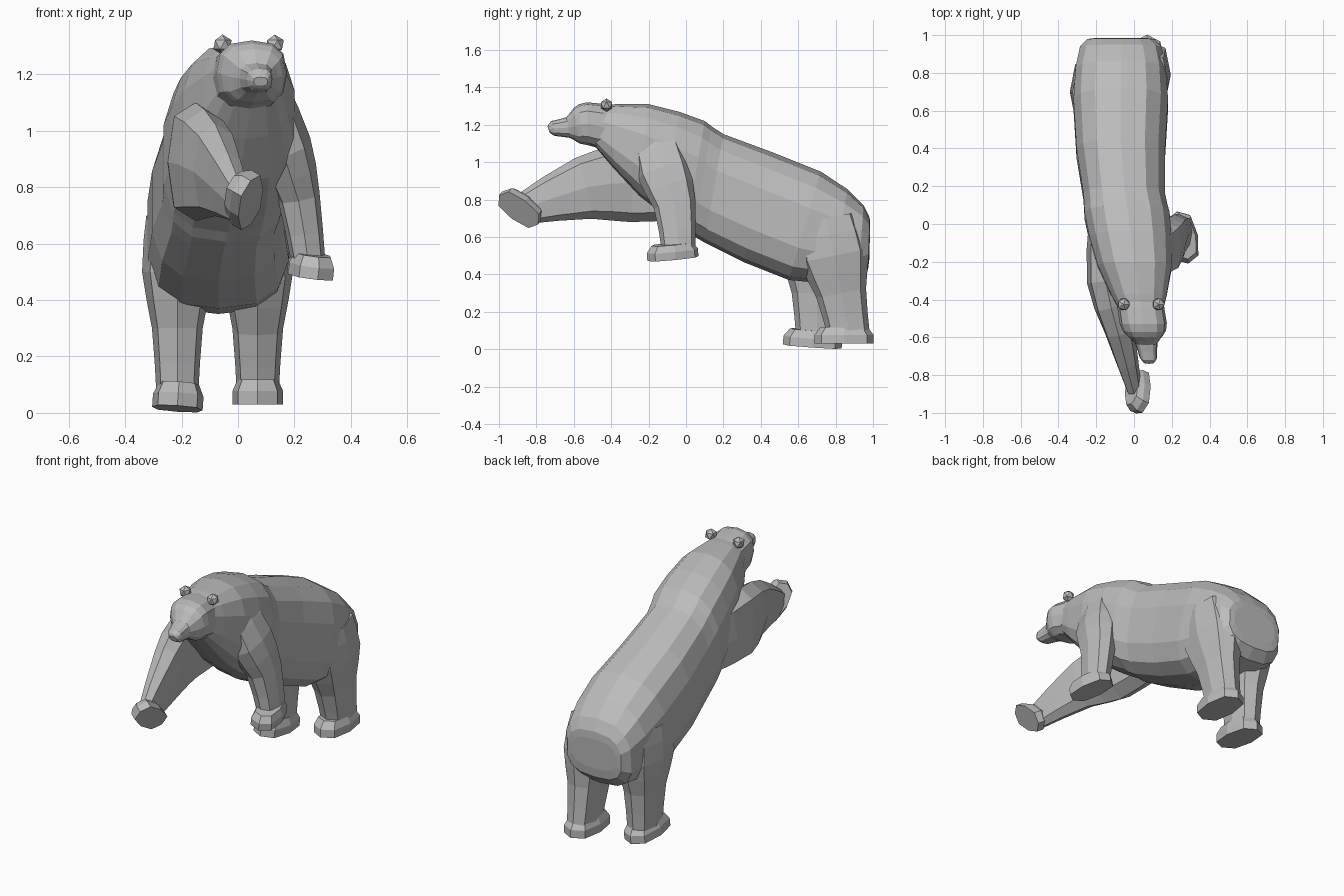
import bpy, bmesh, math
from mathutils import Vector

default_cube = bpy.data.objects.get("Cube")
if default_cube:
    bpy.data.objects.remove(default_cube)

brightness = 0.5
grey = (brightness, brightness, brightness, 1)
fur = bpy.data.materials.new("grey_fur")
fur.use_nodes = True
fur.diffuse_color = grey
fur.node_tree.nodes["Principled BSDF"].inputs["Base Color"].default_value = grey


def loft(name, rings):
    """Skin a list of equal-length vertex rings and cap both ends."""
    bm = bmesh.new()
    loops = [[bm.verts.new(point) for point in ring] for ring in rings]
    for lower, upper in zip(loops, loops[1:]):
        for i in range(len(lower)):
            bm.faces.new((lower[i - 1], lower[i], upper[i], upper[i - 1]))
    bm.faces.new(loops[0])
    bm.faces.new(loops[-1])
    bmesh.ops.recalc_face_normals(bm, faces=bm.faces)
    mesh = bpy.data.meshes.new(name)
    bm.to_mesh(mesh)
    bm.free()
    mesh.materials.append(fur)
    bpy.context.collection.objects.link(bpy.data.objects.new(name, mesh))


def oval(center, side, up, count, belly=0.75):
    """Ring spanned by two half-axis vectors; a low belly power flattens its underside."""
    def squared(value, power=0.75):
        return math.copysign(abs(value) ** power, value)

    ring = []
    for i in range(count):
        across = math.sin(math.tau * i / count)
        along = math.cos(math.tau * i / count)
        rise = squared(along, belly) if along < 0 else squared(along)
        ring.append(center + side * squared(across) + up * rise)
    return ring


def refine(keys):
    """Insert a smoothly interpolated section between neighbouring keys."""
    keys = [Vector(key) for key in keys]
    padded = [keys[0]] + keys + [keys[-1]]
    result = []
    for before, start, end, after in zip(padded, padded[1:], padded[2:], padded[3:]):
        result += [start, (start + end) * 9 / 16 - (before + after) / 16]
    return result + [keys[-1]]


def torso(name, keys, count, belly):
    """Each key holds top y, top z, bottom y, bottom z and half width."""
    rings = []
    for top_y, top_z, bottom_y, bottom_z, half_width in refine(keys):
        # The spine bends gently towards the left at the front
        spine_x = max(-0.07, -0.15 * (top_y + bottom_y) / 2 - 0.03)
        top = Vector((spine_x, top_y, top_z))
        bottom = Vector((spine_x, bottom_y, bottom_z))
        side = Vector((half_width, 0, 0))
        rings.append(oval((top + bottom) / 2, side, (top - bottom) / 2, count, belly))
    loft(name, rings)


def limb(name, keys, flatness=1.5):
    """Each key holds x, y, z and half width; flatness sets the depth."""
    path = refine(keys)
    rings = []
    for i, section in enumerate(path):
        following = path[min(i + 1, len(path) - 1)]
        previous = path[max(i - 1, 0)]
        tangent = (following - previous).to_3d().normalized()
        side = Vector((1, 0, 0))
        side = (side - tangent * side.dot(tangent)).normalized() * section.w
        rings.append(oval(section.to_3d(), side, tangent.cross(side) * flatness, 8))
    loft(name, rings)


def paw(name, center, toe, sole, length):
    """Chunky paw with its centre on the sole."""
    toe, down = Vector(toe).normalized(), Vector(sole)
    down = (down - toe * down.dot(toe)).normalized()
    across = toe.cross(down)
    rings = []
    for height, scale in ((0, 1), (0.15, 1), (0.28, 0.8)):
        reach = length * scale / 2
        rings.append(oval(Vector(center) - down * height * length,
                          across * reach * 0.57, toe * reach, 8))
    loft(name, rings)


# Trunk from rump to neck, with a shoulder hump
torso("body", [
    (0.985, 0.66, 0.98, 0.48, 0.15),
    (0.95, 0.77, 0.92, 0.37, 0.22),
    (0.72, 0.95, 0.55, 0.37, 0.255),
    (0.2, 1.15, 0.1, 0.57, 0.22),
    (0.1, 1.22, 0, 0.64, 0.23),
    (-0.2, 1.31, -0.25, 0.82, 0.2),
    (-0.5, 1.3, -0.5, 1.1, 0.1),
], 14, belly=0.6)

# Head with a brow stepping down to a blunt muzzle
torso("head", [
    (-0.36, 1.3, -0.36, 1.04, 0.12),
    (-0.53, 1.32, -0.52, 1.09, 0.125),
    (-0.6, 1.29, -0.57, 1.1, 0.1),
    (-0.64, 1.24, -0.62, 1.13, 0.06),
    (-0.72, 1.22, -0.7, 1.14, 0.045),
    (-0.74, 1.19, -0.73, 1.16, 0.025),
], 12, belly=0.75)

# Ears
for ear_name, ear_x in (("right_ear", -0.055), ("left_ear", 0.13)):
    bpy.ops.mesh.primitive_ico_sphere_add(subdivisions=1, radius=0.036,
                                          location=(ear_x, -0.425, 1.305))
    ear = bpy.context.object
    ear.name = ear_name
    ear.data.materials.append(fur)

# Right foreleg reaching forward, with its sole turned inward
limb("right_foreleg", [
    (-0.15, 0, 0.88, 0.09),
    (-0.15, -0.3, 0.89, 0.1),
    (-0.08, -0.55, 0.86, 0.08),
    (0, -0.87, 0.75, 0.04),
], flatness=2.1)
paw("right_forepaw", (0.045, -0.895, 0.745), toe=(0, -0.8, 0.6), sole=(0.8, -0.3, -0.5),
    length=0.26)

# Left foreleg hanging down from the shoulder
limb("left_foreleg", [
    (0.1, -0.17, 1.14, 0.08),
    (0.165, -0.12, 0.95, 0.095),
    (0.215, -0.06, 0.77, 0.075),
    (0.25, -0.04, 0.53, 0.06),
])
paw("left_forepaw", (0.255, -0.07, 0.485), toe=(0.2, -1, -0.1), sole=(-0.1, 0, -1),
    length=0.28)

# Hind legs: the left one pushes further back, the right one tilts its paw
for label, x, hip_y, ankle_y, sole_z, tilt in (
        ("left", 0.07, 0.75, 0.87, 0.03, 0),
        ("right", -0.215, 0.7, 0.7, 0.015, 0.07)):
    heights = (0.7, 0.5, 0.3, 0.08)
    half_widths = (0.11, 0.125, 0.09, 0.075)
    leg = []
    for step, (height, half_width) in enumerate(zip(heights, half_widths)):
        y = hip_y + (ankle_y - hip_y) * step / 3
        leg.append((x, y, height, half_width))
    limb(label + "_hind_leg", leg)
    paw(label + "_hind_paw", (x, ankle_y - 0.025, sole_z), toe=(0, -1, tilt),
        sole=(-tilt, 0, -1), length=0.315)
